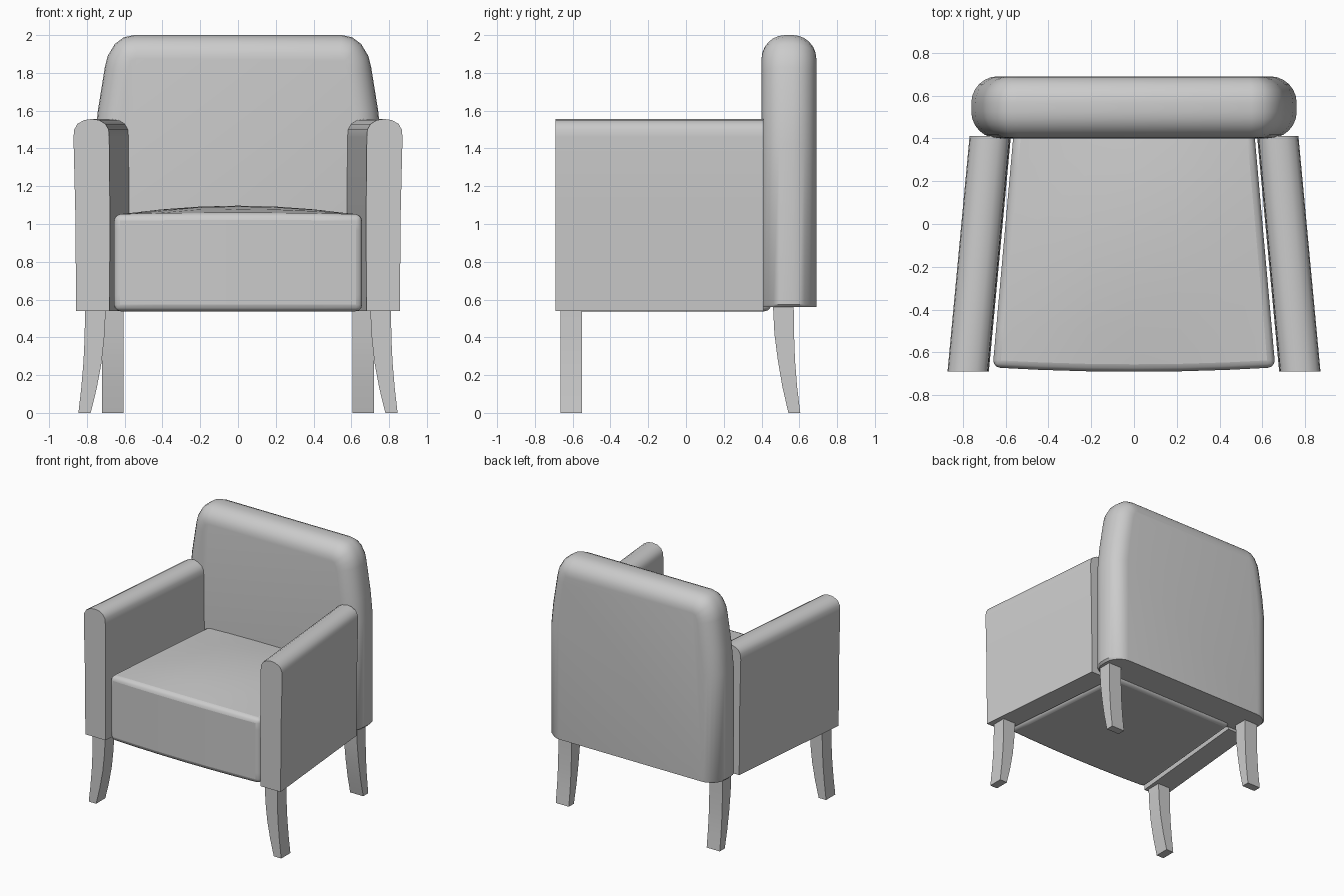
import bpy, bmesh, math

if "Cube" in bpy.data.objects:
    bpy.data.objects.remove(bpy.data.objects["Cube"])


def finish(name, bm, angle=40, bevel=0, segments=3):
    bmesh.ops.recalc_face_normals(bm, faces=bm.faces)
    mesh = bpy.data.meshes.new(name)
    bm.to_mesh(mesh)
    bm.free()
    ob = bpy.data.objects.new(name, mesh)
    bpy.context.collection.objects.link(ob)
    if bevel:
        mod = ob.modifiers.new("bevel", 'BEVEL')
        mod.width, mod.segments = bevel, segments
        mod.limit_method, mod.angle_limit = 'ANGLE', math.radians(40)
    bpy.ops.object.select_all(action='DESELECT')
    ob.select_set(True)
    bpy.context.view_layer.objects.active = ob
    bpy.ops.object.shade_smooth_by_angle(angle=math.radians(angle))
    return ob


def loft(name, rings, angle=40):
    """Skin a list of closed point rings and cap both ends."""
    bm = bmesh.new()
    loops = [[bm.verts.new(p) for p in ring] for ring in rings]
    n = len(loops[0])
    for a, b in zip(loops, loops[1:]):
        for i in range(n):
            j = (i + 1) % n
            bm.faces.new((a[i], a[j], b[j], b[i]))
    bm.faces.new(loops[0])
    bm.faces.new(loops[-1])
    return finish(name, bm, angle)


# Backrest: half outline (x, z, inset direction x, z), rounded from front to back
half = [(0.745, 0.56, 1, 0), (0.76, 0.575, 1, 0), (0.76, 1.42, 1, 0),
        (0.742, 1.6, 1, 0.1), (0.705, 1.83, 0.97, 0.2), (0.69, 1.89, 0.9, 0.45),
        (0.652, 1.953, 0.7, 0.72), (0.605, 1.988, 0.35, 0.93), (0.55, 2.0, 0.1, 1)]
r, steps = 0.125, 6
arc = [(r * (1 - math.sin(k / steps * math.pi / 2)),
        r * (1 - math.cos(k / steps * math.pi / 2))) for k in range(steps + 1)]
layers = [(d, 0.40 + o) for d, o in arc] + [(d, 0.69 - o) for d, o in reversed(arc)]
rings = []
for d, y in layers:
    right = [(x - d * nx, y, z - d * nz) for x, z, nx, nz in half]
    rings.append(right + [(-x, y, z) for x, y, z in reversed(right)])
loft("backrest", rings)

# Arms: rounded-top profile swept between a wide front and a narrow back
arm = [(0.082, 0.54), (0.086, 1.05), (0.096, 1.46), (0.092, 1.50), (0.075, 1.53),
       (0.04, 1.55), (0, 1.556), (-0.04, 1.55), (-0.073, 1.53), (-0.09, 1.50),
       (-0.093, 1.46), (-0.097, 1.05), (-0.095, 0.54)]
for s, side in ((-1, "left"), (1, "right")):
    loft(side + "_arm", [[(s * (c + o), y, z) for o, z in arm]
                         for c, y in ((0.775, -0.69), (0.672, 0.41))])

# Seat: tapered block with a crowned top and a slightly bowed front
bm = bmesh.new()
bmesh.ops.create_cube(bm, size=2)
bmesh.ops.subdivide_edges(bm, edges=bm.edges[:], cuts=5, use_grid_fill=True)
for v in bm.verts:
    u, w, h = v.co
    y = -0.11 + 0.56 * w
    if w < -0.99:
        y -= 0.02 * (1 - u * u)
    z = 0.538 if h < -0.99 else 0.795 + 0.257 * h
    if h > 0.99:
        z += 0.045 * (1 - u * u) * (1 - w * w * 0.9)
    v.co = (u * (0.61 - 0.05 * w), y, z)
finish("seat", bm, 40, 0.035)


# Legs: square sections that curve outward towards the foot
def leg_spans(pts):
    return [(a, b, z) for a, b, z in pts]


front = [(0.70, 0.81, 0.545), (0.708, 0.812, 0.4), (0.722, 0.818, 0.27),
         (0.748, 0.83, 0.13), (0.78, 0.845, 0)]
back = [(0.46, 0.57, 0.58), (0.468, 0.572, 0.42), (0.486, 0.577, 0.28),
        (0.51, 0.588, 0.14), (0.542, 0.605, 0)]
for s, side in ((-1, "left"), (1, "right")):
    loft(side + "_front_leg",
         [[(s * a, -0.665, z), (s * b, -0.665, z), (s * b, -0.55, z), (s * a, -0.55, z)]
          for a, b, z in front])
    loft(side + "_back_leg",
         [[(s * 0.605, a, z), (s * 0.72, a, z), (s * 0.72, b, z), (s * 0.605, b, z)]
          for a, b, z in back])
